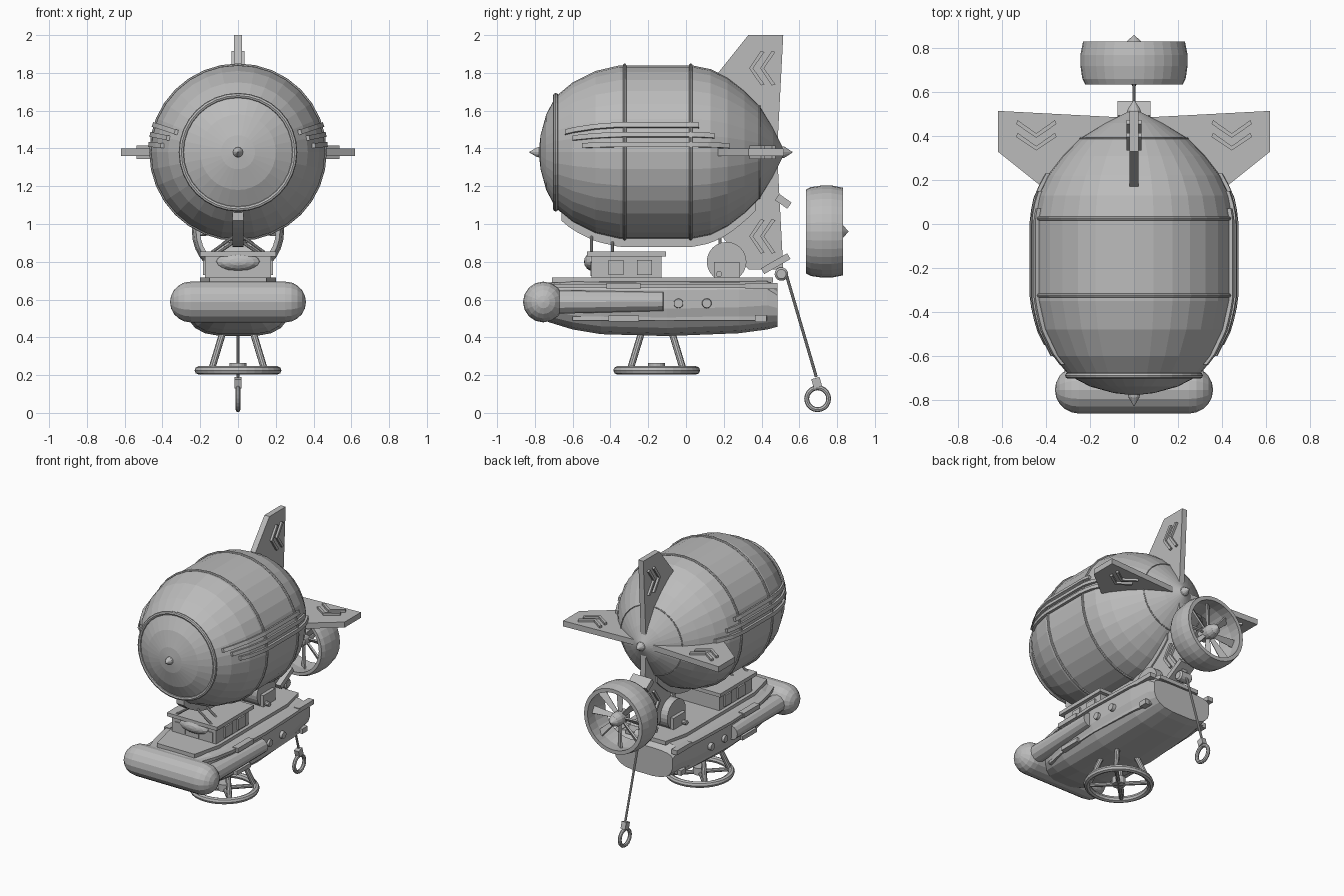
import bpy, bmesh, math
from math import sin, cos, pi, radians
from mathutils import Vector, Matrix

cube = bpy.data.objects.get("Cube")
if cube:
    bpy.data.objects.remove(cube, do_unlink=True)

grey = bpy.data.materials.new("plain_grey")
grey.use_nodes = True
grey.diffuse_color = (0.5, 0.5, 0.5, 1)
grey.node_tree.nodes["Principled BSDF"].inputs["Base Color"].default_value = (0.5, 0.5, 0.5, 1)

AXIS = 1.38  # height of the envelope centreline


def finish(name, bm, matrix=None):
    if matrix:
        bm.transform(matrix)
    bmesh.ops.recalc_face_normals(bm, faces=bm.faces)
    me = bpy.data.meshes.new(name)
    bm.to_mesh(me)
    bm.free()
    me.materials.append(grey)
    ob = bpy.data.objects.new(name, me)
    bpy.context.collection.objects.link(ob)
    return ob


def loft(name, rings, closed=False, matrix=None):
    """Skin a list of equal-length point rings; cap the ends unless closed."""
    bm = bmesh.new()
    vs = [[bm.verts.new(p) for p in ring] for ring in rings]
    n = len(vs[0])
    for a, b in zip(vs, vs[1:] + vs[:1] if closed else vs[1:]):
        for i in range(n):
            j = (i + 1) % n
            bm.faces.new((a[i], a[j], b[j], b[i]))
    if not closed:
        bm.faces.new(vs[0])
        bm.faces.new(vs[-1])
    return finish(name, bm, matrix)


def lathe(name, profile, centre=(0, 0, 0), n=32, closed=False, axis="Y"):
    """Turn (distance along axis, radius) pairs around the axis."""
    rings = [[(max(r, .001) * cos(2 * pi * i / n), y, max(r, .001) * sin(2 * pi * i / n))
              for i in range(n)] for y, r in profile]
    turn = {"Y": Matrix(), "X": Matrix.Rotation(-pi / 2, 4, "Z"), "Z": Matrix.Rotation(pi / 2, 4, "X")}[axis]
    return loft(name, rings, closed, Matrix.Translation(centre) @ turn)


def torus(name, centre, major, minor, axis, n=32, m=8):
    ring = [(minor * cos(2 * pi * i / m), major + minor * sin(2 * pi * i / m)) for i in range(m)]
    return lathe(name, ring, centre, n, True, axis)


def box(name, centre, size, tilt=0):
    bm = bmesh.new()
    bmesh.ops.create_cube(bm, size=1)
    return finish(name, bm, Matrix.Translation(centre) @ Matrix.Rotation(radians(tilt), 4, "X")
                  @ Matrix.Diagonal((*size, 1)))


def rod(name, a, b, r1, r2=None, n=10):
    a, b = Vector(a), Vector(b)
    bm = bmesh.new()
    bmesh.ops.create_cone(bm, cap_ends=True, segments=n, radius1=r1,
                          radius2=r1 if r2 is None else r2, depth=(b - a).length)
    return finish(name, bm, Matrix.Translation((a + b) / 2)
                  @ (b - a).to_track_quat("Z", "Y").to_matrix().to_4x4())


def plate(name, outline, x0, x1, matrix=None):
    """Extrude a (y, z) outline between two x positions."""
    return loft(name, [[(x, y, z) for y, z in outline] for x in (x0, x1)], matrix=matrix)


# Envelope and its bands
skin = [(-.78, 0), (-.77, .09), (-.74, .2), (-.69, .295), (-.6, .37), (-.48, .43), (-.35, .46),
        (.03, .46), (.13, .44), (.22, .395), (.31, .325), (.39, .245), (.46, .13), (.51, .03), (.52, 0)]


def skin_radius(y):
    for (a, ra), (b, rb) in zip(skin, skin[1:]):
        if a <= y <= b:
            return ra + (rb - ra) * (y - a) / (b - a)
    return 0


lathe("envelope", skin, (0, 0, AXIS))
for y in (-.325, .025, .39):
    torus("envelope_band", (0, y, AXIS), skin_radius(y) + .001, .009 if y < .3 else .004, "Y")
torus("nose_ring", (0, -.69, AXIS), .3, .014, "Y")
lathe("nose_spike", [(-.83, 0), (-.79, .025), (-.76, .03)], (0, 0, AXIS), 12)
lathe("tail_spike", [(.47, .035), (.52, .03), (.565, 0)], (0, 0, AXIS), 12)

# Trim strips along the envelope flanks
for side in (-1, 1):
    for angle, y0, y1 in ((18, -.64, .07), (11.5, -.6, .15), (5, -.55, .23)):
        rings = []
        for k in range(15):
            y = y0 + (y1 - y0) * k / 14
            ring = []
            for dr, dt in ((-.01, -.013), (.016, -.013), (.016, .013), (-.01, .013)):
                r, t = skin_radius(y) + dr, radians(angle)
                ring.append((side * (r * cos(t) - dt * sin(t)), y, AXIS + r * sin(t) + dt * cos(t)))
            rings.append(ring)
        loft("flank_strip", rings)

# Keel rail under the envelope
keel = [-.66 + 1.03 * k / 24 for k in range(25)]
plate("keel_rail", [(y, AXIS - skin_radius(y) - .042) for y in keel]
      + [(y, AXIS - skin_radius(y) + .005) for y in reversed(keel)], -.03, .03)

# Four tail fins with raised double chevrons
fin = [(.17, .42), (.33, .62), (.515, .62), (.485, .05), (.3, .05)]
for quarter in range(4):
    place = Matrix.Translation((0, 0, AXIS)) @ Matrix.Rotation(quarter * pi / 2, 4, "Y")
    plate("tail_fin", fin, -.02, .02, place)
    for y in (.335, .393):
        for s in (-1, 1):
            arm = [(y, .445), (y + .02, .445), (y + .08, .445 + s * .085), (y + .062, .445 + s * .092)]
            plate("fin_chevron", arm, -.035, .035, place)

# Hull: rounded sections from bow to transom (y, half width, bottom, top)
stations = [(-.73, .19, .48, .69), (-.6, .235, .44, .705), (-.45, .265, .415, .705), (-.1, .28, .405, .705),
            (.28, .265, .42, .705), (.43, .245, .44, .705), (.485, .235, .455, .66)]


def section(y, w, lo, hi, n=20):
    ring = []
    for i in range(n):
        t = 2 * pi * (i + .5) / n
        c, s = cos(t), sin(t)
        e = .4 if s > 0 else .75
        ring.append((w * math.copysign(abs(c) ** .6, c), y,
                     (lo + .65 * (hi - lo)) + math.copysign(abs(s) ** e, s) * (hi - lo) * (.35 if s > 0 else .65)))
    return ring


loft("hull", [section(*s) for s in stations])
loft("deck_panel", [[(x, y, z) for y, w in ((-.71, .15), (-.5, .2), (.28, .2), (.46, .16)) for x in (w,)]
                    + [(-w, y, z) for y, w in ((.46, .16), (.28, .2), (-.5, .2), (-.71, .15))]
                    for z, x in ((.69, 0), (.718, 0))])

# Bow float: capsule lying across the bow
cap = [(-.25 - .11 * cos(k * pi / 10), .108 * sin(k * pi / 10)) for k in range(6)]
lathe("bow_float", cap + [(-x, r) for x, r in reversed(cap)], (0, -.755, .587), 16, axis="X")

for s in (-1, 1):
    # Hull rails, following the stations
    for z, h, grow in ((.672, .022, -.004), (.5, .022, -.03)):
        rows = []
        for y, w, lo, hi in stations[:-1] if z > .6 else stations[1:-1]:
            o = s * (w + grow)
            rows.append([(o - s * .05, y, z - h / 2), (o + s * .015, y, z - h / 2),
                         (o + s * .015, y, z + h / 2), (o - s * .05, y, z + h / 2)])
        loft("hull_rail", rows)
    box("rail_block", (s * .272, -.33, .672), (.045, .18, .032))
    box("rail_block", (s * .245, .4, .672), (.045, .17, .032))
    box("rail_block", (s * .235, .395, .5), (.045, .06, .036))
    box("rail_block", (s * .255, -.33, .5), (.045, .16, .03))
    # Side pods and portholes
    rod("side_pod", (s * .255, -.68, .587), (s * .275, -.12, .59), .062, .05, 12)
    for y in (-.04, .11):
        rod("porthole", (s * .25, y, .58), (s * .292, y, .58), .028, .024, 14)
    # Cabin windows
    for y in (-.37, -.22):
        box("cabin_window", (s * .18, y, .77), (.012, .08, .08))
    # Engine side boxes and exhausts
    box("engine_box", (s * .075, .215, .755), (.05, .135, .09))
    rod("exhaust", (s * .08, .175, .735), (s * .13, .175, .735), .016)

# Cabin
box("cabin", (0, -.315, .765), (.35, .37, .14))
box("cabin_roof", (0, -.315, .842), (.4, .42, .026))
for x in (-.11, 0, .11):
    box("front_window", (x, -.5, .76), (.08, .012, .07))
lathe("cabin_lamp", [(.05 * -cos(k * pi / 8), .05 * sin(k * pi / 8)) for k in range(9)],
      (0, 0, 0), 16).matrix_world = Matrix.Translation((0, -.49, .8)) @ Matrix.Diagonal((2.4, 1, 1, 1))

# Suspension struts between hull and keel
for s in (-1, 1):
    rod("front_strut", (s * .14, -.5, .85), (0, -.5, .95), .008)
    rod("middle_strut", (s * .1, -.39, .85), (0, -.39, .92), .008)
    rod("rear_strut", (s * .06, .18, .85), (s * .02, .18, .93), .009)

# Engine housing on the rear deck
rod("engine_drum", (-.075, .215, .8), (.075, .215, .8), .105, n=24)

# Landing wheel with hub, spokes and legs
hoop = Vector((0, -.155, .225))
torus("landing_hoop", hoop, .208, .022, "Z")
rod("landing_hub", hoop + Vector((0, 0, -.01)), hoop + Vector((0, 0, .04)), .045, n=16)
for k in range(4):
    d = Vector((cos(k * pi / 2 + pi / 4), sin(k * pi / 2 + pi / 4), 0))
    rod("landing_spoke", hoop, hoop + d * .205, .014)
    rod("landing_leg", hoop + d * .2, hoop + d * .11 + Vector((0, 0, .21)), .018)

# Ducted propeller
prop = (0, 0, .96)
lathe("propeller_duct", [(.635, .222), (.66, .235), (.72, .244), (.77, .244), (.83, .232),
                         (.83, .205), (.74, .215), (.635, .2)], prop, closed=True)
lathe("propeller_hub", [(.68, .02), (.7, .045), (.79, .048), (.83, .035), (.86, 0)], prop, 16)
for k in range(8):
    a = k * pi / 4
    turn = Matrix.Translation((0, .75, .96)) @ Matrix.Rotation(a, 4, "Y") @ Matrix.Rotation(.6, 4, "Z")
    loft("propeller_blade", [[(x * w, y, z) for x, y in ((-1, -.006), (1, -.006), (1, .006), (-1, .006))]
                             for z, w in ((.03, .012), (.212, .026))], matrix=turn)

# Brackets behind the lower fin
box("upper_bracket", (0, .515, 1.12), (.15, .08, .04), -35)
box("lower_bracket", (0, .475, .79), (.12, .16, .035), 30)

# Anchor line with ring
lathe("anchor_pulley", [(-.05, .025), (-.04, .036), (.04, .036), (.05, .025)], (0, .505, .735), 14, axis="X")
rod("anchor_line", (0, .53, .735), (0, .69, .19), .008)
box("anchor_shackle", (0, .692, .16), (.036, .045, .05), 16)
torus("anchor_ring", (0, .697, .075), .058, .013, "X", 20)
